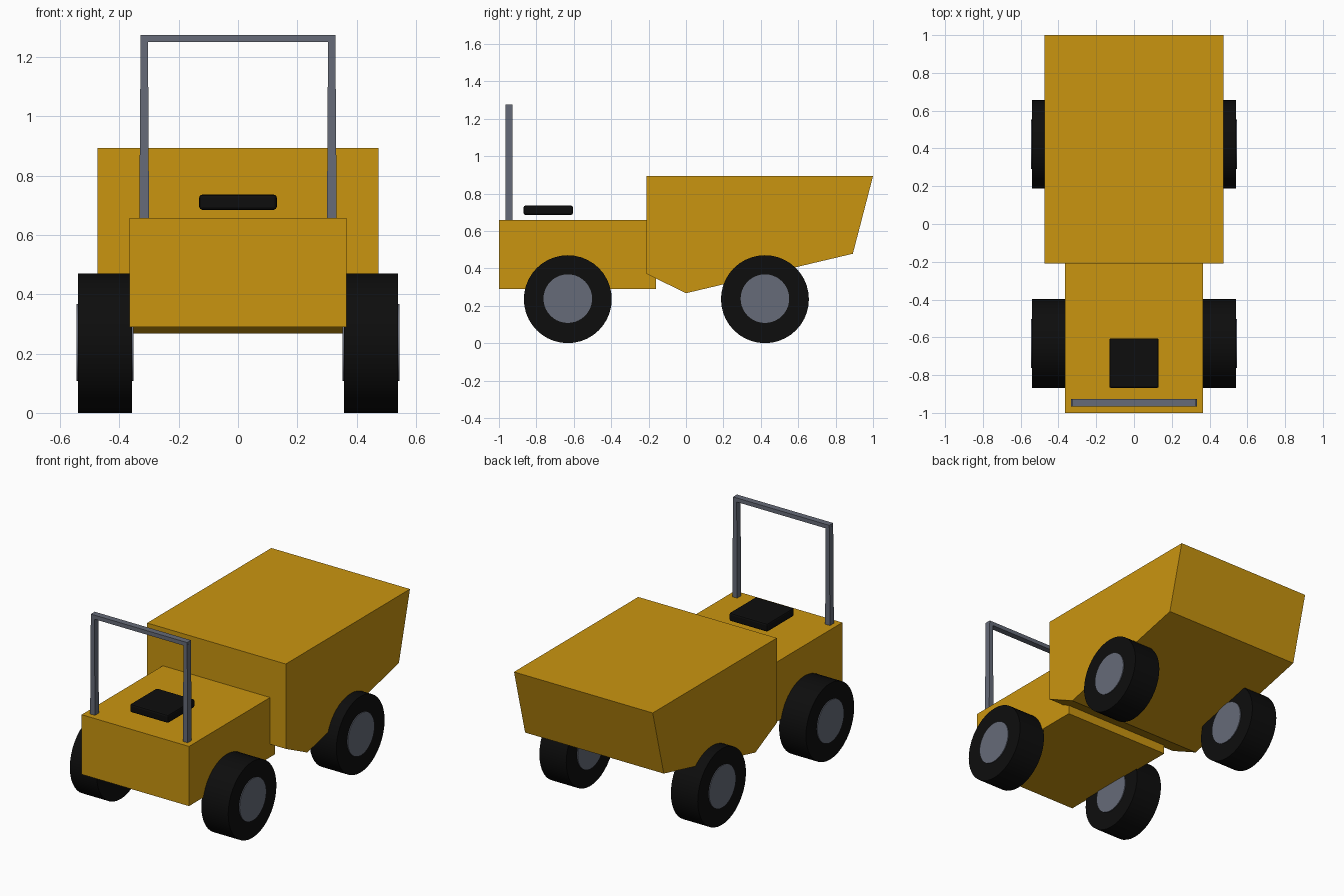
import bpy
import bmesh
from math import pi, radians
from mathutils import Matrix

cube = bpy.data.objects.get("Cube")
if cube:
    bpy.data.objects.remove(cube, do_unlink=True)


def material(name, color):
    mat = bpy.data.materials.new(name)
    mat.use_nodes = True
    mat.diffuse_color = (*color, 1)
    bsdf = next(n for n in mat.node_tree.nodes if n.type == "BSDF_PRINCIPLED")
    bsdf.inputs["Base Color"].default_value = (*color, 1)
    return mat


yellow = material("yellow paint", (0.59, 0.3, 0.005))
steel = material("grey steel", (0.133, 0.147, 0.188))
rubber = material("black rubber", (0.004, 0.004, 0.004))


def finish(name, bm, mat):
    bmesh.ops.recalc_face_normals(bm, faces=bm.faces)
    mesh = bpy.data.meshes.new(name)
    bm.to_mesh(mesh)
    bm.free()
    mesh.materials.append(mat)
    obj = bpy.data.objects.new(name, mesh)
    bpy.context.collection.objects.link(obj)
    return obj


def extrude_side_profile(name, points, half_width, mat):
    """Extrude a (y, z) outline across the width."""
    bm = bmesh.new()
    face = bm.faces.new([bm.verts.new((-half_width, y, z)) for y, z in points])
    new = bmesh.ops.extrude_face_region(bm, geom=[face])["geom"]
    verts = [v for v in new if isinstance(v, bmesh.types.BMVert)]
    bmesh.ops.translate(bm, verts=verts, vec=(2 * half_width, 0, 0))
    return finish(name, bm, mat)


def box(name, low, high, mat):
    bm = bmesh.new()
    bmesh.ops.create_cube(bm, size=1)
    for v in bm.verts:
        v.co = [(a + b) / 2 + c * (b - a) for a, b, c in zip(low, high, v.co)]
    return finish(name, bm, mat)


def disc(name, x_inner, x_outer, y, z, radius, mat):
    """Cylinder with its axis along x."""
    bm = bmesh.new()
    place = Matrix.Translation(((x_inner + x_outer) / 2, y, z)) @ Matrix.Rotation(pi / 2, 4, "Y")
    bmesh.ops.create_cone(bm, cap_ends=True, segments=40, radius1=radius, radius2=radius,
                          depth=abs(x_outer - x_inner), matrix=place)
    obj = finish(name, bm, mat)
    bpy.ops.object.select_all(action="DESELECT")
    obj.select_set(True)
    bpy.context.view_layer.objects.active = obj
    bpy.ops.object.shade_smooth_by_angle(angle=radians(30))
    return obj


# Body and load skip
box("body", (-0.366, -1, 0.29), (0.366, -0.16, 0.658), yellow)
skip_outline = [(-0.21, 0.893), (1, 0.893), (0.892, 0.478), (0, 0.267), (-0.21, 0.37)]
extrude_side_profile("skip", skip_outline, 0.473, yellow)

# Seat cushion with softened edges
seat = box("seat", (-0.131, -0.868, 0.685), (0.131, -0.605, 0.736), rubber)
bevel = seat.modifiers.new("soft edges", "BEVEL")
bevel.width = 0.01
bevel.segments = 2

# Roll bar: slightly tapered posts and a crossbar
for side, label in ((1, "left"), (-1, "right")):
    post = box(f"{label}_post", (0.3, -0.965, 0.65), (0.333, -0.927, 1.26), steel)
    for v in post.data.vertices:
        if v.co.z > 1:
            v.co.x = 0.316 + (v.co.x - 0.3165) * 0.75
        v.co.x *= side
    if side < 0:
        post.data.flip_normals()
box("crossbar", (-0.328, -0.965, 1.25), (0.328, -0.927, 1.275), steel)

# Wheels: tyre with a hub showing on both faces
for side, label in ((1, "left"), (-1, "right")):
    for y, end in ((-0.632, "front"), (0.422, "rear")):
        disc(f"{end}_{label}_tyre", side * 0.357, side * 0.54, y, 0.235, 0.235, rubber)
        disc(f"{end}_{label}_hub", side * 0.352, side * 0.545, y, 0.238, 0.13, steel)
